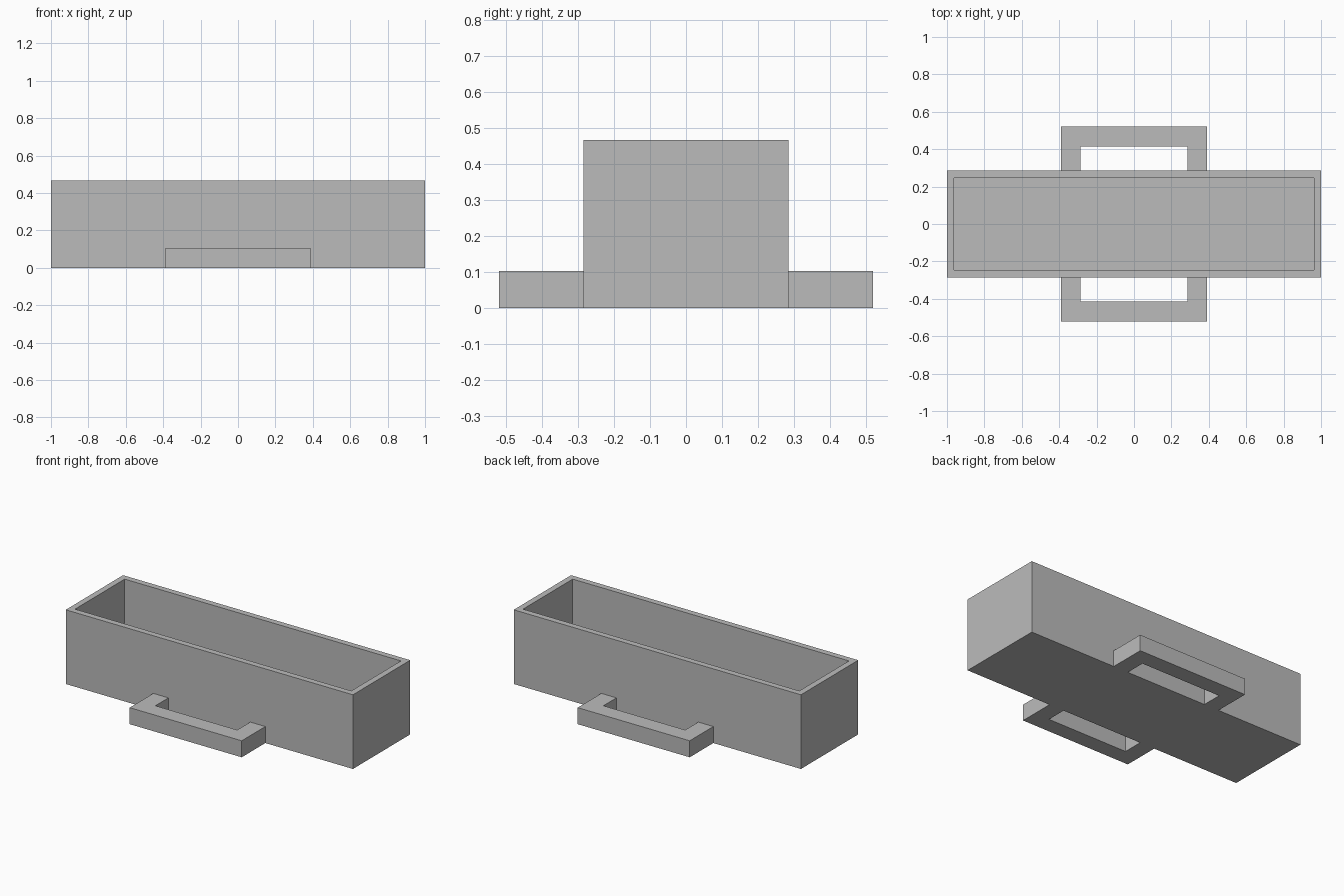
import bpy
import bmesh

cube = bpy.data.objects.get("Cube")
if cube:
    bpy.data.objects.remove(cube, do_unlink=True)

HALF_X, HALF_Y, HEIGHT = 1.0, 0.285, 0.467
WALL = 0.038
HANDLE_HEIGHT = 0.104

GREY = (0.5, 0.5, 0.5, 1.0)
grey = bpy.data.materials.new("plain grey")
grey.use_nodes = True
grey.diffuse_color = GREY
grey.node_tree.nodes["Principled BSDF"].inputs["Base Color"].default_value = GREY


def prism(bm, outline, height):
    """Extrude a flat outline up from the ground and return its top face."""
    base = bm.faces.new([bm.verts.new((x, y, 0)) for x, y in outline])
    made = bmesh.ops.extrude_face_region(bm, geom=[base], use_keep_orig=True)
    verts = [g for g in made["geom"] if isinstance(g, bmesh.types.BMVert)]
    bmesh.ops.translate(bm, verts=verts, vec=(0, 0, height))
    bmesh.ops.recalc_face_normals(bm, faces=bm.faces)
    return next(g for g in made["geom"] if isinstance(g, bmesh.types.BMFace))


def finish(bm, name):
    mesh = bpy.data.meshes.new(name)
    bm.to_mesh(mesh)
    bm.free()
    mesh.materials.append(grey)
    obj = bpy.data.objects.new(name, mesh)
    bpy.context.collection.objects.link(obj)


# Open tray: inset the top for the rim, then sink the middle to the floor
bm = bmesh.new()
top = prism(bm, [(-HALF_X, -HALF_Y), (HALF_X, -HALF_Y),
                 (HALF_X, HALF_Y), (-HALF_X, HALF_Y)], HEIGHT)
bmesh.ops.inset_region(bm, faces=[top], thickness=WALL, use_even_offset=True)
pit = bmesh.ops.extrude_discrete_faces(bm, faces=[top])["faces"][0]
bmesh.ops.translate(bm, verts=pit.verts, vec=(0, 0, WALL - HEIGHT))
bmesh.ops.recalc_face_normals(bm, faces=bm.faces)
finish(bm, "tray")

# U-shaped handles on the long sides
OUT_X, IN_X, OUT_Y, IN_Y = 0.39, 0.285, 0.52, 0.415
half = [(OUT_X, HALF_Y), (OUT_X, OUT_Y)]
inner = [(IN_X, IN_Y), (IN_X, HALF_Y)]
u_shape = (half + [(-x, y) for x, y in reversed(half)]
           + [(-x, y) for x, y in reversed(inner)] + inner)
for name, side in (("front_handle", -1), ("back_handle", 1)):
    bm = bmesh.new()
    prism(bm, [(x, side * y) for x, y in u_shape], HANDLE_HEIGHT)
    finish(bm, name)
